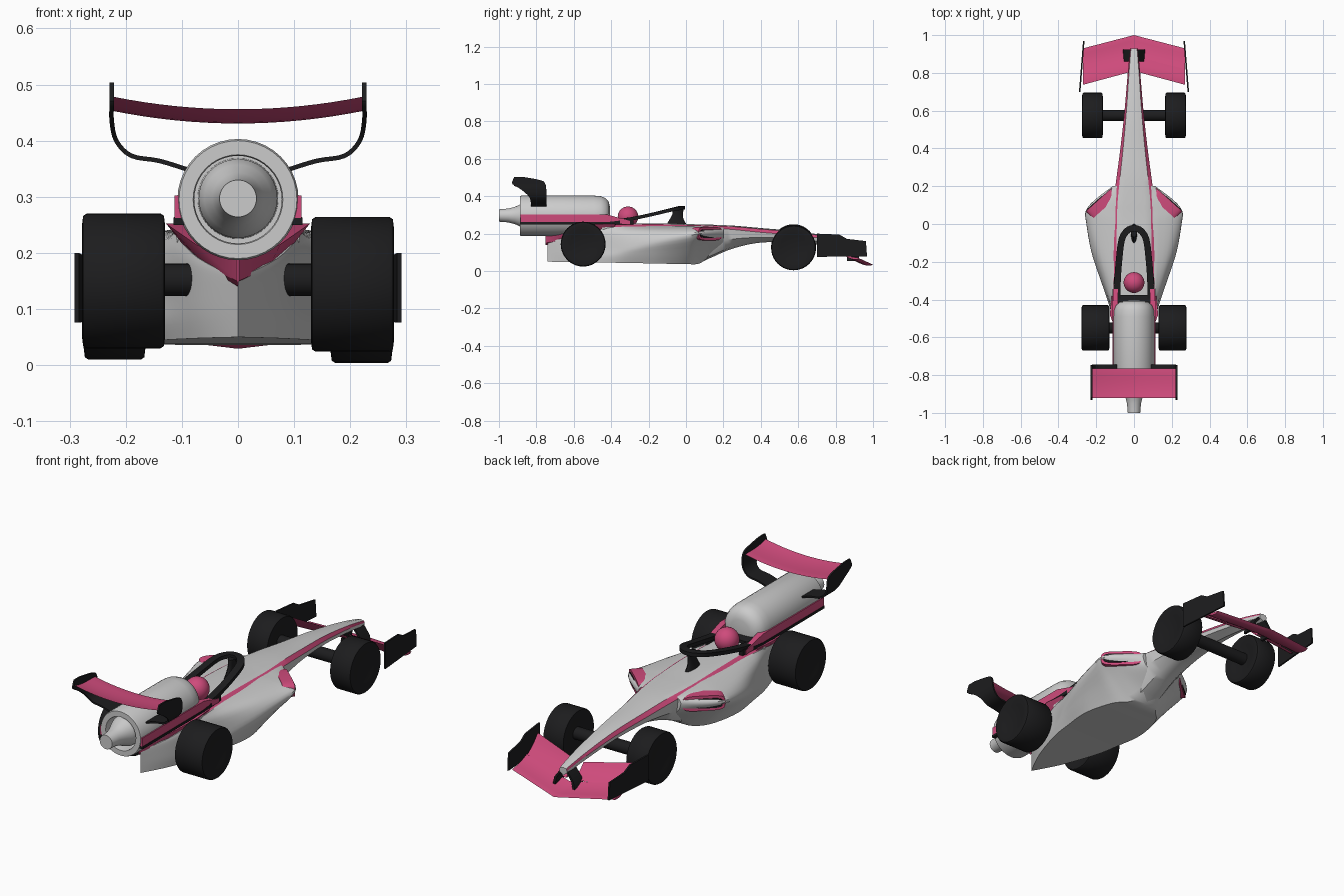
import bpy, bmesh, math
from mathutils import Vector

if "Cube" in bpy.data.objects:
    bpy.data.objects.remove(bpy.data.objects["Cube"])


def material(name, color):
    m = bpy.data.materials.new(name)
    m.diffuse_color = (*color, 1)
    m.use_nodes = True
    m.node_tree.nodes["Principled BSDF"].inputs["Base Color"].default_value = m.diffuse_color
    return m


PINK = material("pink", (0.62, 0.07, 0.2))
BLACK = material("black", (0.012, 0.012, 0.013))
GREY = material("light_grey", (0.6, 0.6, 0.6))


def interp(st, n=5):
    """Catmull-Rom resampling of a list of number tuples."""
    out = []
    for i in range(len(st) - 1):
        p = [st[max(i - 1, 0)], st[i], st[i + 1], st[min(i + 2, len(st) - 1)]]
        for k in range(n):
            t = k / n
            out.append(tuple(0.5 * (2 * b + (c - a) * t + (2 * a - 5 * b + 4 * c - d) * t * t
                                    + (3 * b - a - 3 * c + d) * t ** 3) for a, b, c, d in zip(*p)))
    return out + [st[-1]]


def loft(name, rings, mats=(), pick=None, angle=35):
    """Skin closed rings of points, cap both ends, shade smooth by angle."""
    bm = bmesh.new()
    vs = [[bm.verts.new(p) for p in r] for r in rings]
    n = len(vs[0])
    for a, b in zip(vs, vs[1:]):
        for j in range(n):
            f = bm.faces.new((a[j], a[(j + 1) % n], b[(j + 1) % n], b[j]))
            f.material_index = pick(j) if pick else 0
    bm.faces.new(vs[0])
    bm.faces.new(vs[-1])
    bmesh.ops.remove_doubles(bm, verts=bm.verts, dist=1e-5)
    bmesh.ops.recalc_face_normals(bm, faces=bm.faces)
    me = bpy.data.meshes.new(name)
    bm.to_mesh(me)
    bm.free()
    for m in mats:
        me.materials.append(m)
    ob = bpy.data.objects.new(name, me)
    bpy.context.collection.objects.link(ob)
    bpy.ops.object.select_all(action='DESELECT')
    ob.select_set(True)
    bpy.context.view_layer.objects.active = ob
    bpy.ops.object.shade_smooth_by_angle(angle=math.radians(angle))
    return ob


def full(half, y):
    """Mirror a half section (first and last point on x = 0) into a ring."""
    return [(max(x, 0), y, z) for x, z in half] + [(-max(x, 0), y, z) for x, z in half[-2:0:-1]]


def lathe(name, profile, centre, axis, mat, n=40):
    """Revolve (radius, offset) pairs about the x or y axis."""
    rings = []
    for r, o in profile:
        ring = []
        for k in range(n):
            c, s = r * math.cos(2 * math.pi * k / n), r * math.sin(2 * math.pi * k / n)
            ring.append(Vector(centre) + Vector((o, c, s) if axis == 'x' else (c, o, s)))
        rings.append(ring)
    return loft(name, rings, [mat])


def wing(name, xs, edge, thick, camber, mat):
    """Aerofoil swept over x; edge(x) gives lead (y, z) and trail (y, z)."""
    rings, ts = [], [k / 8 for k in range(9)]
    for x in xs:
        ya, za, yb, zb = edge(x)
        pt = lambda t, s: (x, ya + (yb - ya) * t, za + (zb - za) * t - camber * 4 * t * (1 - t)
                           + s * thick * math.sin(math.pi * t ** 0.6))
        rings.append([pt(t, 0.5) for t in ts] + [pt(t, -0.5) for t in ts[-2:0:-1]])
    return loft(name, rings, [mat])


# Main tub and nose, pink band along the upper edge: y, width, top, edge, bottom
tub = [(-.45, .11, .255, .235, .06), (-.3, .112, .255, .235, .05), (-.1, .115, .255, .235, .042),
       (.05, .112, .25, .232, .04), (.13, .107, .248, .23, .07), (.25, .092, .243, .222, .12),
       (.4, .072, .23, .207, .152), (.6, .05, .212, .19, .152), (.8, .033, .18, .164, .13),
       (.93, .02, .15, .138, .11)]
rings = [full([(0, zt), (w * .5, zt - .003), (w * .8, zt - .25 * (zt - ze)), (w, ze),
               (w * .93, (ze + zb) / 2), (w * .5, zb + .01), (0, zb)], y)
         for y, w, zt, ze, zb in interp(tub)]
loft("tub_and_nose", rings, [GREY, PINK], lambda j: 1 if j in (2, 9) else 0)

# Side pods and keel: y, floor x/z, undercut x/z, bulge x/z, top x/z
pods = [(-.74, 0, .05, 0, .09, 0, .13, 0, .155), (-.6, .07, .048, .075, .09, .075, .14, .07, .19),
        (-.42, .13, .045, .135, .08, .13, .12, .11, .23), (-.3, .15, .043, .17, .09, .175, .13, .112, .238),
        (-.15, .165, .04, .2, .1, .225, .16, .115, .24), (0, .13, .037, .195, .11, .252, .185, .115, .242),
        (.07, .07, .04, .19, .14, .255, .2, .113, .24), (.13, .04, .08, .15, .15, .205, .2, .108, .238),
        (.2, .02, .12, .09, .16, .112, .2, .09, .232)]
rings = []
for y, fx, fz, ux, uz, bx, bz, tx, tz in interp(pods):
    shoulder = (tx + (bx - tx) * .7, tz - (tz - bz) * .3)
    side = interp([(tx, tz), shoulder, (bx, bz), (ux, uz), (fx, fz)], 4)
    rings.append(full([(0, tz)] + side + [(0, fz)], y))
loft("side_pods", rings, [GREY])

# Pink rear cowl, keeled below the engine
cowl = [(-.75, .002, .19, .14), (-.62, .075, .215, .14), (-.48, .128, .252, .14), (-.38, .118, .252, .14)]
loft("rear_cowl", [full([(0, t), (w, t), (w * .75, t - .04), (0, b)], y) for y, w, t, b in cowl], [PINK])

# Jet engine with hollow outlet and centre spike
C = (0, 0, .295)
lathe("engine", [(0, -.405), (.05, -.407), (.075, -.413), (.095, -.43), (.105, -.455), (.108, -.49),
                 (.108, -.88), (.105, -.888), (.08, -.888), (.078, -.88), (.078, -.8), (0, -.8)], C, 'y', GREY)
lathe("exhaust_spike", [(0, -.79), (.072, -.79), (.07, -.86), (.06, -.885), (.046, -.915), (.037, -.95),
                        (.033, -1), (0, -1)], (0, 0, .297), 'y', GREY)

for s, side in ((1, "right"), (-1, "left")):
    # Pink and black bands beside the engine
    for nm, mat, st in (("band", PINK, [(-.885, .262, .302, .113), (-.42, .262, .302, .113), (-.3, .248, .268, .108)]),
                        ("trim", BLACK, [(-.885, .25, .262, .115), (-.42, .25, .262, .115), (-.28, .25, .278, .105)])):
        loft(f"{side}_engine_{nm}", [[(s * .085, y, a), (s * w, y, a), (s * w, y, b), (s * .085, y, b)]
                                     for y, a, b, w in st], [mat])

    # Pod intake: pink lip and black opening
    u, nrm = Vector((.745, -.667, 0)), Vector((.667, .745, 0))
    for nm, mat, c, hl, hh, d in (("lip", PINK, (.183, .127, .2), .094, .036, .004),
                                  ("opening", BLACK, (.2, .112, .2), .06, .023, .007)):
        rings = []
        for k in (-.05, d):
            ring = []
            for i in range(32):
                a = 2 * math.pi * i / 32
                ca, sa = math.cos(a), math.sin(a)
                p = (Vector(c) + u * hl * math.copysign(abs(ca) ** .5, ca) + nrm * k
                     + Vector((0, 0, hh * math.copysign(abs(sa) ** .5, sa))))
                ring.append((s * p.x, p.y, p.z))
            rings.append(ring)
        loft(f"{side}_intake_{nm}", rings, [mat])

    # Wheels and axles
    dz = -.003 * s
    for nm, y, z, a, b in (("front", .575, .127, .165, .275), ("rear", -.55, .147, .13, .278)):
        lathe(f"{side}_{nm}_wheel", [(0, s * (a + .015)), (.07, s * (a + .008)), (.1, s * a), (.116, s * (a + .002)),
                                     (.12, s * (a + .008)), (.12, s * (b - .008)), (.116, s * (b - .002)),
                                     (.1, s * b), (.07, s * (b - .008)), (0, s * (b - .015))],
              (0, y, z + dz), 'x', BLACK)
        lathe(f"{side}_{nm}_axle", [(.029, 0), (.029, s * (a + .03))], (0, y, z + .005), 'x', BLACK, 24)

    # Rear wing end plate sweeping down to the engine: x, z, back y, front y
    plate = [(.085, .347, -.83, -.745), (.14, .364, -.83, -.745), (.19, .373, -.83, -.745),
             (.217, .4, -.84, -.745), (.225, .435, -.88, -.747), (.225, .465, -.928, -.752),
             (.225, .485, -.926, -.775), (.225, .504, -.918, -.875)]
    pts, rings = interp(plate, 4), []
    for i, (x, z, y0, y1) in enumerate(pts):
        p, q = pts[max(i - 1, 0)], pts[min(i + 1, len(pts) - 1)]
        t = Vector((q[0] - p[0], q[1] - p[1])).normalized() * .004
        rings.append([(s * (x + k * t.y), y, z - k * t.x) for k, y in ((-1, y0), (1, y0), (1, y1), (-1, y1))])
    loft(f"{side}_rear_wing_plate", rings, [BLACK])

    # Front wing end plate, flared outward to the rear
    outline = [(.7, .2), (.82, .195), (.86, .172), (.962, .16), (.968, .078), (.7, .076)]
    loft(f"{side}_front_wing_plate", [[(s * (.266 + (.968 - y) * .08 + k), y, z) for y, z in outline]
                                      for k in (-.004, .004)], [BLACK])

    # Front wing flap and nose pylon
    wing(f"{side}_front_flap", [s * (.02 + .025 * k) for k in range(11)],
         lambda x: (.885 - abs(x) * .22, .075 + abs(x) * .05, .81 - abs(x) * .27, .13 + abs(x) * .15),
         .01, .012, PINK)
    loft(f"{side}_nose_pylon", [[(s * (x + k), y, z) for k, y in ((-.006, .86), (.006, .86), (.006, .925), (-.006, .925))]
                                for x, z in ((.052, .055), (.045, .09), (.012, .135))], [BLACK])

# Main wings
wing("front_wing", [-.27 + .03 * k for k in range(19)],
     lambda x: (1 - abs(x) * .26, .034 + abs(x) * .12, .885 - abs(x) * .24, .068 + abs(x) * .12), .012, .01, PINK)
wing("rear_wing", [-.224 + .028 * k for k in range(17)],
     lambda x: (-.765, .44 + .45 * x * x, -.92, .456 + .45 * x * x), .012, .01, PINK)

# Halo guard around the cockpit, as one swept flat bar
arm = [(.088, -.42, .262), (.087, -.3, .278), (.078, -.18, .303), (.064, -.08, .327), (.035, -.035, .336)]
path = [Vector(p) for p in interp(arm + [(0, -.022, .338)] + [(-x, y, z) for x, y, z in arm[::-1]], 4)]
rings = []
for i, p in enumerate(path):
    t = path[min(i + 1, len(path) - 1)] - path[max(i - 1, 0)]
    n = Vector((t.y, -t.x, 0)).normalized() * .017
    h = Vector((0, 0, .009))
    rings.append([p - n - h, p + n - h, p + n + h, p - n + h])
loft("halo", rings, [BLACK])

# Halo centre post, teardrop section
rings = []
for z, y, w, l in interp([(.24, -.05, .018, .06), (.275, -.05, .013, .038), (.305, -.045, .012, .028), (.335, -.04, .016, .03)], 4):
    rings.append([(w * math.cos(a), y + l * math.sin(a), z) for a in [2 * math.pi * k / 20 for k in range(20)]])
loft("halo_post", rings, [BLACK])

# Cockpit rear surround and driver helmet
loft("cockpit_surround", [[(-.1, y, .245), (.1, y, .245), (.095, y, z), (-.095, y, z)]
                          for y, z in ((-.43, .285), (-.375, .268))], [BLACK])
arc = [math.pi * k / 16 for k in range(17)]
lathe("helmet", [(.055 * math.sin(a), -.055 * math.cos(a)) for a in arc], (0, -.31, .29), 'y', PINK, 32)
